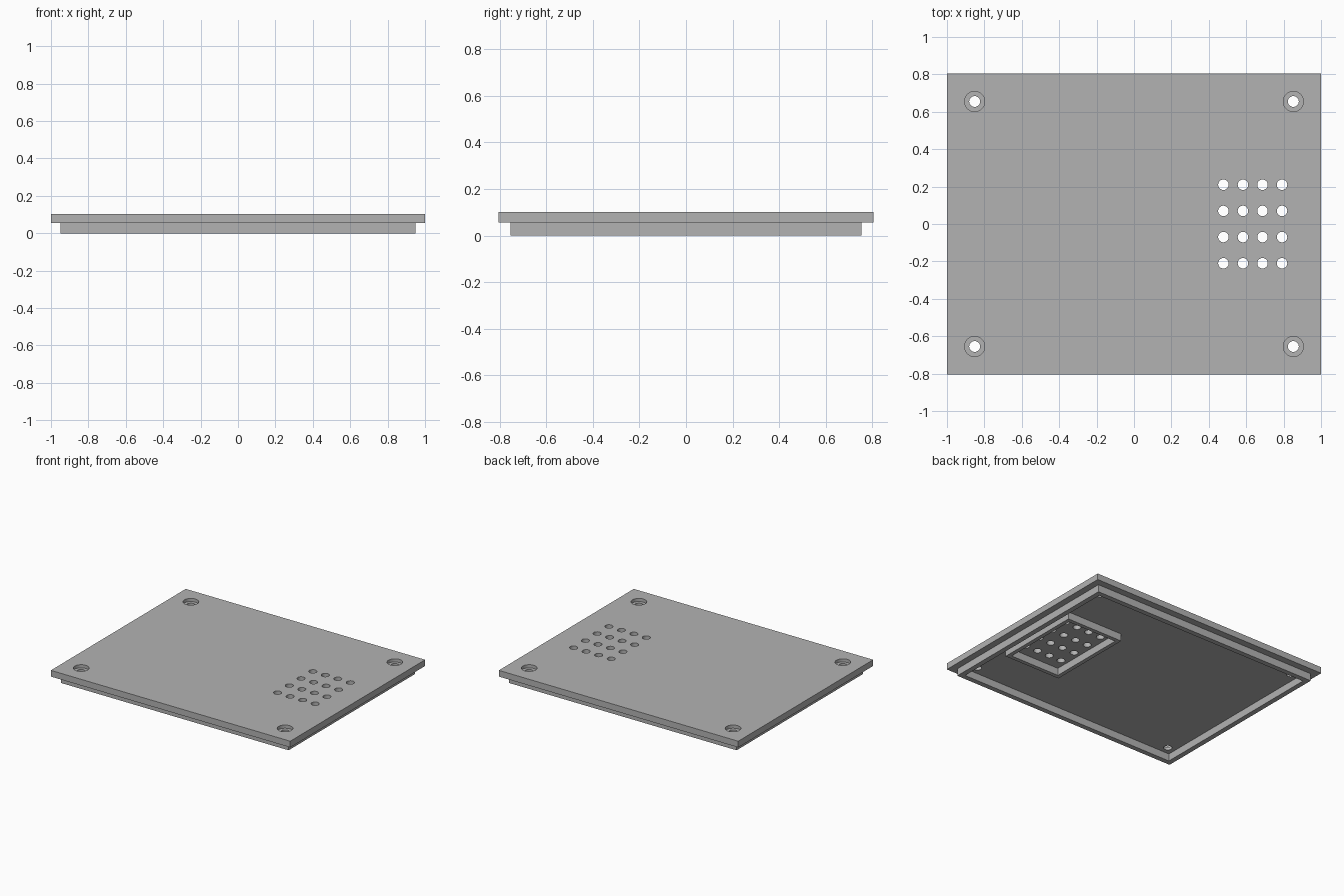
import bpy
import bmesh
from mathutils import Matrix

cube = bpy.data.objects.get("Cube")
if cube:
    bpy.data.objects.remove(cube, do_unlink=True)

grey = bpy.data.materials.new("plain grey")
grey.use_nodes = True
colour = (0.45, 0.45, 0.45, 1)
grey.diffuse_color = colour
grey.node_tree.nodes["Principled BSDF"].inputs["Base Color"].default_value = colour

TOP, LEDGE = 0.102, 0.055


def finish(name, bm):
    mesh = bpy.data.meshes.new(name)
    bmesh.ops.recalc_face_normals(bm, faces=bm.faces)
    bm.to_mesh(mesh)
    bm.free()
    mesh.materials.append(grey)
    obj = bpy.data.objects.new(name, mesh)
    bpy.context.collection.objects.link(obj)
    return obj


def box(name, half_x, half_y, z0, z1):
    bm = bmesh.new()
    place = Matrix.Translation((0, 0, (z0 + z1) / 2)) @ Matrix.Diagonal(
        (half_x * 2, half_y * 2, z1 - z0, 1))
    bmesh.ops.create_cube(bm, size=1, matrix=place)
    return finish(name, bm)


def frame(name, cx, half_x, half_y, wall, z0, z1):
    """Open rectangular wall: a ring of four quads pulled up to z1."""
    bm = bmesh.new()
    rings = []
    for inset in (0, wall):
        hx, hy = half_x - inset, half_y - inset
        rings.append([bm.verts.new((cx + sx * hx, sy * hy, z0))
                      for sx, sy in ((-1, -1), (1, -1), (1, 1), (-1, 1))])
    outer, inner = rings
    faces = [bm.faces.new((outer[i], outer[(i + 1) % 4], inner[(i + 1) % 4], inner[i]))
             for i in range(4)]
    new = bmesh.ops.extrude_face_region(bm, geom=faces, use_keep_orig=True)["geom"]
    bmesh.ops.translate(bm, vec=(0, 0, z1 - z0),
                        verts=[v for v in new if isinstance(v, bmesh.types.BMVert)])
    return finish(name, bm)


def drill(target, name, spots, radius, z0, z1):
    """Cut upright round holes through the target at every spot."""
    bm = bmesh.new()
    for x, y in spots:
        bmesh.ops.create_cone(bm, cap_ends=True, segments=32, radius1=radius,
                              radius2=radius, depth=z1 - z0,
                              matrix=Matrix.Translation((x, y, (z0 + z1) / 2)))
    cutter = finish(name, bm)
    cutter.hide_render = True
    cutter.hide_set(True)
    cut = target.modifiers.new(name, "BOOLEAN")
    cut.operation = "DIFFERENCE"
    cut.solver = "EXACT"
    cut.object = cutter
    bpy.context.view_layer.objects.active = target
    bpy.ops.object.modifier_apply(modifier=name)
    bpy.data.objects.remove(cutter, do_unlink=True)


# Lid plate with counterbored corner holes and a grid of vents
plate = box("lid_plate", 1, 0.805, LEDGE, TOP)
corners = [(sx * 0.852, sy * 0.655) for sx in (-1, 1) for sy in (-1, 1)]
vents = [(0.478 + 0.1045 * i, -0.21 + 0.14 * j) for i in range(4) for j in range(4)]
drill(plate, "screw_holes", corners, 0.029, 0, 0.2)
drill(plate, "screw_recesses", corners, 0.054, TOP - 0.024, 0.2)
drill(plate, "vent_holes", vents, 0.028, 0, 0.2)

# Locating rim under the plate and the wall around the vents
frame("locating_rim", 0, 0.95, 0.753, 0.038, 0, LEDGE)
frame("vent_wall", 0.632, 0.236, 0.335, 0.03, 0, LEDGE)

# Smooth hole walls, crisp edges
bpy.ops.object.select_all(action="DESELECT")
plate.select_set(True)
bpy.context.view_layer.objects.active = plate
bpy.ops.object.shade_smooth_by_angle()
